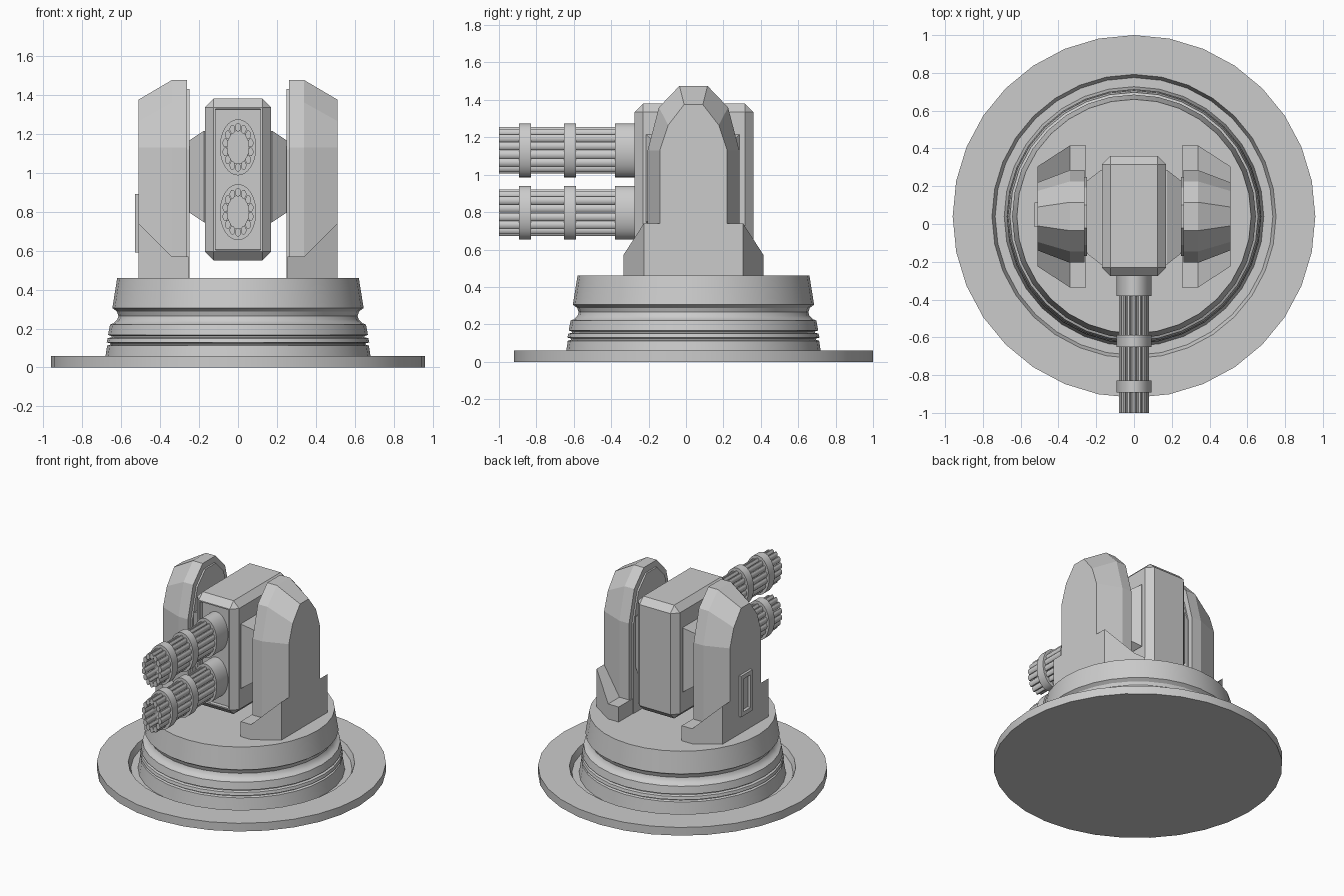
import bpy, bmesh
from math import cos, sin, pi, radians

if "Cube" in bpy.data.objects:
    bpy.data.objects.remove(bpy.data.objects["Cube"])

CY = 0.04  # y of the turret axis


def finish(name, bm, smooth=True, mirror=False):
    bmesh.ops.recalc_face_normals(bm, faces=bm.faces[:])
    me = bpy.data.meshes.new(name)
    bm.to_mesh(me)
    bm.free()
    ob = bpy.data.objects.new(name, me)
    bpy.context.collection.objects.link(ob)
    if mirror:
        ob.modifiers.new("mirror", "MIRROR").use_clip = False
    if smooth:
        bpy.ops.object.select_all(action="DESELECT")
        ob.select_set(True)
        bpy.context.view_layer.objects.active = ob
        bpy.ops.object.shade_smooth_by_angle(angle=radians(30))
    return ob


def loft(bm, rings, caps=True, closed=False):
    """Bridge rings of equal point count."""
    vs = [[bm.verts.new(p) for p in r] for r in rings]
    n = len(vs[0])
    pairs = list(zip(vs, vs[1:])) + ([(vs[-1], vs[0])] if closed else [])
    for a, b in pairs:
        for i in range(n):
            j = (i + 1) % n
            bm.faces.new((a[i], a[j], b[j], b[i]))
    if caps and not closed:
        bm.faces.new(vs[0])
        bm.faces.new(vs[-1])


def lathe(name, profile, seg=32):
    bm = bmesh.new()
    loft(bm, [[(r * sin(2 * pi * i / seg), CY + r * cos(2 * pi * i / seg), z)
               for i in range(seg)] for r, z in profile])
    return finish(name, bm)


# ground disc with recessed well, and turned pedestal
lathe("base_disc", [(.96, 0), (.96, .06), (.752, .06), (.735, .015), (.5, .015)])
lathe("pedestal", [(.688, .01), (.68, .06), (.672, .112), (.655, .117), (.655, .124),
                   (.674, .129), (.669, .15), (.65, .155), (.65, .162), (.667, .167),
                   (.657, .22), (.638, .228), (.62, .245), (.614, .265), (.622, .288),
                   (.645, .305), (.62, .46)])

# gun body: chamfered box with a recessed front panel
bm = bmesh.new()
bmesh.ops.create_cube(bm, size=1)
for v in bm.verts:
    v.co = (v.co.x * .34, v.co.y * .635 + .0425, v.co.z * .83 + .965)
bmesh.ops.bevel(bm, geom=bm.edges[:], offset=.045, segments=1, affect="EDGES", profile=.5)
bm.normal_update()
front = [max(bm.faces, key=lambda f: -f.normal.y * f.calc_area())]
bmesh.ops.inset_region(bm, faces=front, thickness=.012)
bmesh.ops.inset_region(bm, faces=front, thickness=.003, depth=-.025)
finish("gun_body", bm, smooth=False)


# tapered trunnions joining the body to the pylons
def rect(x, hy, hz, y=.036, z=.98):
    return [(x, y - hy, z - hz), (x, y + hy, z - hz), (x, y + hy, z + hz), (x, y - hy, z + hz)]


bm = bmesh.new()
loft(bm, [rect(.15, .25, .235), rect(.175, .25, .235), rect(.265, .18, .175)])
finish("trunnions", bm, smooth=False, mirror=True)


# arched pylons with chamfered outside and raised inner plate
def arch(x, half):
    return [(x, CY - y, z) for y, z in half] + [(x, CY + y, z) for y, z in reversed(half)]


plate = [(.21, .46), (.21, 1.12), (.152, 1.335), (.06, 1.43)]
full = [(.245, .46), (.245, 1.13), (.185, 1.36), (.075, 1.475)]
outer = [(.18, .46), (.18, 1.13), (.135, 1.265), (.05, 1.375)]
bm = bmesh.new()
loft(bm, [arch(.25, plate), arch(.262, plate), arch(.262, full), arch(.34, full), arch(.51, outer)])
finish("pylons", bm, smooth=False, mirror=True)

# flared feet: low inside, rising to the outer wall
section = [(.255, .46, .375), (.34, .46, .375), (.51, .46, .265),
           (.51, .74, .265), (.34, .57, .375), (.255, .57, .375)]
bm = bmesh.new()
loft(bm, [[(x, CY + s * h, z) for x, z, h in section] for s in (-1, 1)])
finish("pylon_feet", bm, smooth=False, mirror=True)

# framed access hatch on the left pylon
bm = bmesh.new()
loft(bm, [rect(-.50, .065, .15, .05, .74), rect(-.528, .065, .15, .05, .74),
          rect(-.528, .04, .12, .05, .74), rect(-.514, .034, .112, .05, .74)])
finish("access_hatch", bm, smooth=False)


# twin rotary barrel clusters, narrower in x than in z
def oval(r, y, zc, n, cx=0, cz=0):
    return [((cx + r * cos(2 * pi * i / n)) * .65, y, zc + cz + r * sin(2 * pi * i / n))
            for i in range(n)]


for label, zc in (("upper", 1.13), ("lower", .797)):
    bm = bmesh.new()
    for i in range(14):
        a = 2 * pi * (i + .5) / 14
        loft(bm, [oval(.0225, y, zc, 10, .103 * cos(a), .103 * sin(a)) for y in (-1, -.3)])
    finish(label + "_barrels", bm)
    bm = bmesh.new()
    for y0, y1 in ((-.893, -.828), (-.652, -.588)):
        loft(bm, [oval(.144, y0, zc, 32), oval(.144, y1, zc, 32),
                  oval(.085, y1, zc, 32), oval(.085, y0, zc, 32)], closed=True)
    finish(label + "_barrel_clamps", bm)
    bm = bmesh.new()
    loft(bm, [oval(.144, y, zc, 32) for y in (-.38, -.24)])
    finish(label + "_barrel_housing", bm)
